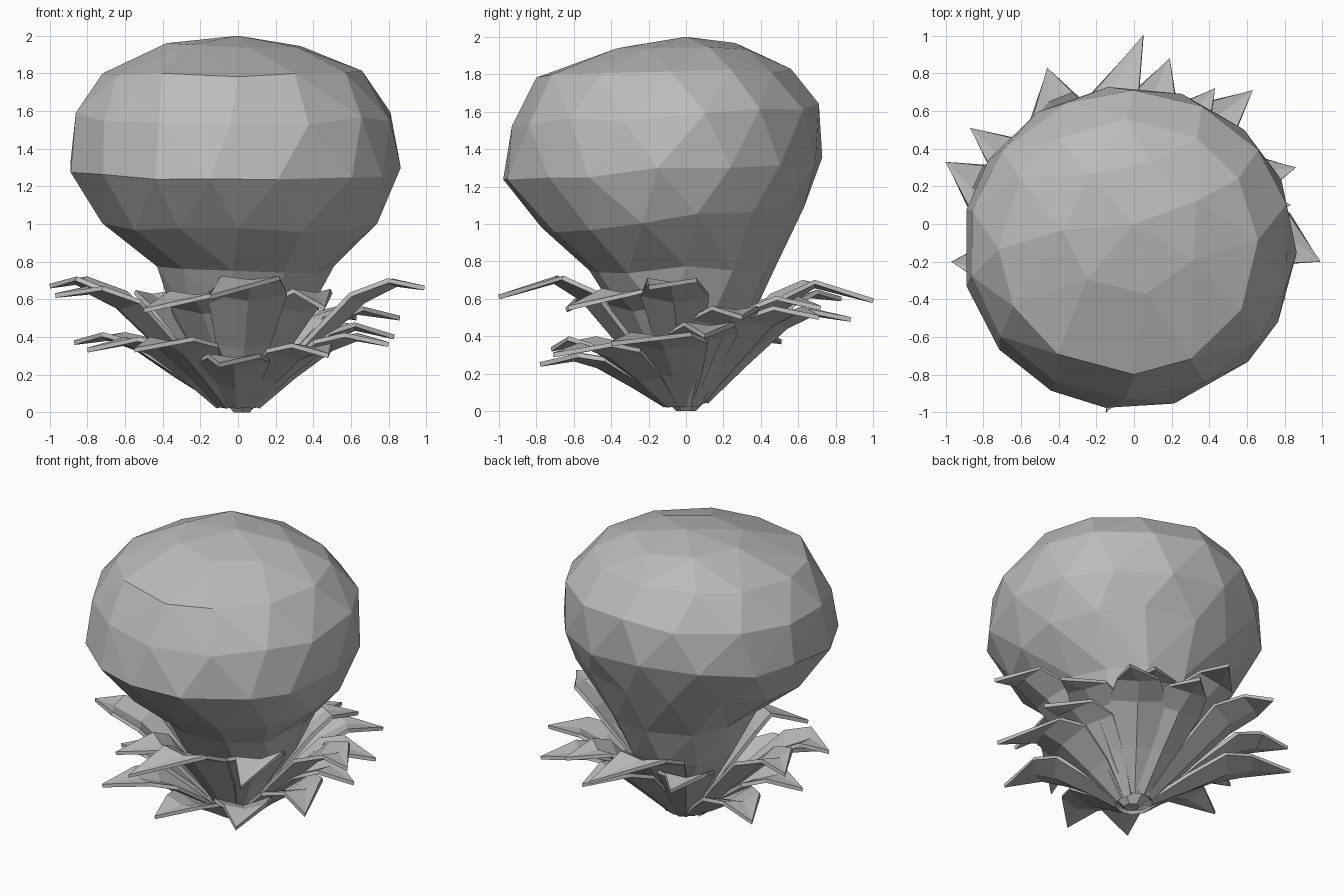
import bpy, bmesh, math, random
from mathutils import Matrix, Vector

random.seed(4)
cube = bpy.data.objects.get("Cube")
if cube:
    bpy.data.objects.remove(cube, do_unlink=True)

grey = bpy.data.materials.new("plain grey")
grey.use_nodes = True
COLOUR = (0.5, 0.5, 0.5, 1)
grey.diffuse_color = COLOUR
grey.node_tree.nodes["Principled BSDF"].inputs["Base Color"].default_value = COLOUR


def add_object(name, bm):
    bmesh.ops.recalc_face_normals(bm, faces=bm.faces)
    mesh = bpy.data.meshes.new(name)
    bm.to_mesh(mesh)
    bm.free()
    mesh.materials.append(grey)
    obj = bpy.data.objects.new(name, mesh)
    bpy.context.collection.objects.link(obj)
    return obj


# Bulb: staggered rings wrapped as facets on a sphere, then shaped to a profile
# Each ring: points, height, centre x, centre y, radius x, radius y, backward tilt
RINGS = [
    (1, 2.0, 0.0, 0.0, 0.0, 0.0, 0.0),
    (7, 1.95, -0.01, -0.02, 0.37, 0.36, 0.0),
    (12, 1.80, -0.03, -0.12, 0.69, 0.68, 0.02),
    (14, 1.58, -0.02, -0.11, 0.86, 0.82, 0.05),
    (15, 1.29, -0.025, -0.125, 0.89, 0.86, 0.05),
    (14, 1.03, 0.01, -0.07, 0.75, 0.70, 0.07),
    (11, 0.76, 0.03, -0.02, 0.48, 0.50, 0.02),
    (9, 0.50, 0.02, 0.0, 0.36, 0.36, 0.0),
    (6, 0.10, 0.0, 0.0, 0.10, 0.10, 0.0),
]
bm = bmesh.new()
places = []
for i, (count, z, cx, cy, rx, ry, tilt) in enumerate(RINGS):
    polar = math.pi * i / (len(RINGS) - 0.4)
    for k in range(count):
        a = math.tau * (k + 0.5 * (i % 2)) / count + random.uniform(-0.06, 0.06)
        x, y = math.cos(a), math.sin(a)
        v = bm.verts.new((x * math.sin(polar), y * math.sin(polar), math.cos(polar)))
        lift = random.uniform(-0.02, 0.02) if 0 < i < 7 else 0
        places.append((v, Vector((cx + rx * x, cy + ry * y, z + tilt * y + lift))))
bmesh.ops.convex_hull(bm, input=bm.verts)
for v, place in places:
    v.co = place
add_object("bulb", bm)

# Leaves: cupped blades that bend over and sweep sideways to a pointed tip
# Each section: share of reach, share of height, half width, edge lift
SECTIONS = [(0.36, 0.52, 0.135, 0.04), (0.60, 0.92, 0.2, 0.05), (0.76, 1.06, 0.15, 0.03)]


def add_leaf(name, tip, width, base_height, bend, rise, sweep):
    reach = math.hypot(tip[0], tip[1])
    out = Matrix.Rotation(math.radians(sweep), 3, "Z") @ Vector((tip[0], tip[1], 0)) / reach
    side = Vector((-out.y, out.x, 0))
    up = Vector((0, 0, 1))
    rows = [(0.11, base_height, 0.055, 0.01)]
    rows += [(r * reach * bend, h * tip[2] * rise, w * width, e) for r, h, w, e in SECTIONS]
    bm = bmesh.new()
    lines = []
    for r, z, w, edge in rows:
        mid = out * r + up * z
        lifted = up * edge * 0.7 - out * edge
        lines.append([bm.verts.new(p) for p in
                      (mid - side * w + lifted, mid, mid + side * w + lifted)])
    for a, b in zip(lines, lines[1:]):
        for k in range(2):
            bm.faces.new((a[k], a[k + 1], b[k + 1], b[k]))
    point = bm.verts.new(tip)
    for k in range(2):
        bm.faces.new((lines[-1][k], lines[-1][k + 1], point))
    leaf = add_object(name, bm)
    thick = leaf.modifiers.new("thickness", "SOLIDIFY")
    thick.thickness = 0.025
    thick.offset = 0


# Each tier: width, base height, bend position, rise, sweep in degrees, leaf tips
TIERS = {
    "spreading_leaf": (0.9, 0.05, 1.1, 0.97, 6, [
        (0.99, -0.2, 0.66), (-1, 0.33, 0.67), (-0.97, -0.2, 0.62), (-0.46, 0.83, 0.6)]),
    "upper_leaf": (1.05, 0.05, 0.92, 1.07, 14, [
        (-0.15, -1, 0.61), (0.05, 1, 0.59), (-0.5, -0.64, 0.54), (0.46, -0.63, 0.55)]),
    "middle_leaf": (0.9, 0.05, 1.0, 1.0, 4, [
        (0.63, 0.71, 0.5), (0.86, 0.3, 0.5), (0.19, 0.88, 0.49),
        (-0.87, 0.51, 0.37), (0.43, 0.72, 0.55)]),
    "broad_leaf": (1.1, 0.03, 0.95, 1.02, 14, [(0.8, -0.4, 0.36)]),
    "lower_leaf": (0.92, 0.03, 1.0, 1.05, 5, [
        (-0.1, -0.78, 0.25), (0.48, -0.71, 0.3), (-0.55, -0.72, 0.33),
        (-0.8, -0.15, 0.33), (0.83, 0.1, 0.4)]),
}
for tier, (width, base, bend, rise, sweep, tips) in TIERS.items():
    for n, tip in enumerate(tips, 1):
        add_leaf(f"{tier}_{n}", tip, width, base, bend, rise, sweep)

# Root: small tapered stub under the leaves
bm = bmesh.new()
bmesh.ops.create_cone(bm, cap_ends=True, segments=6, radius1=0.05, radius2=0.13, depth=0.08)
bmesh.ops.translate(bm, vec=(0.02, 0, 0.04), verts=bm.verts)
add_object("root", bm)
